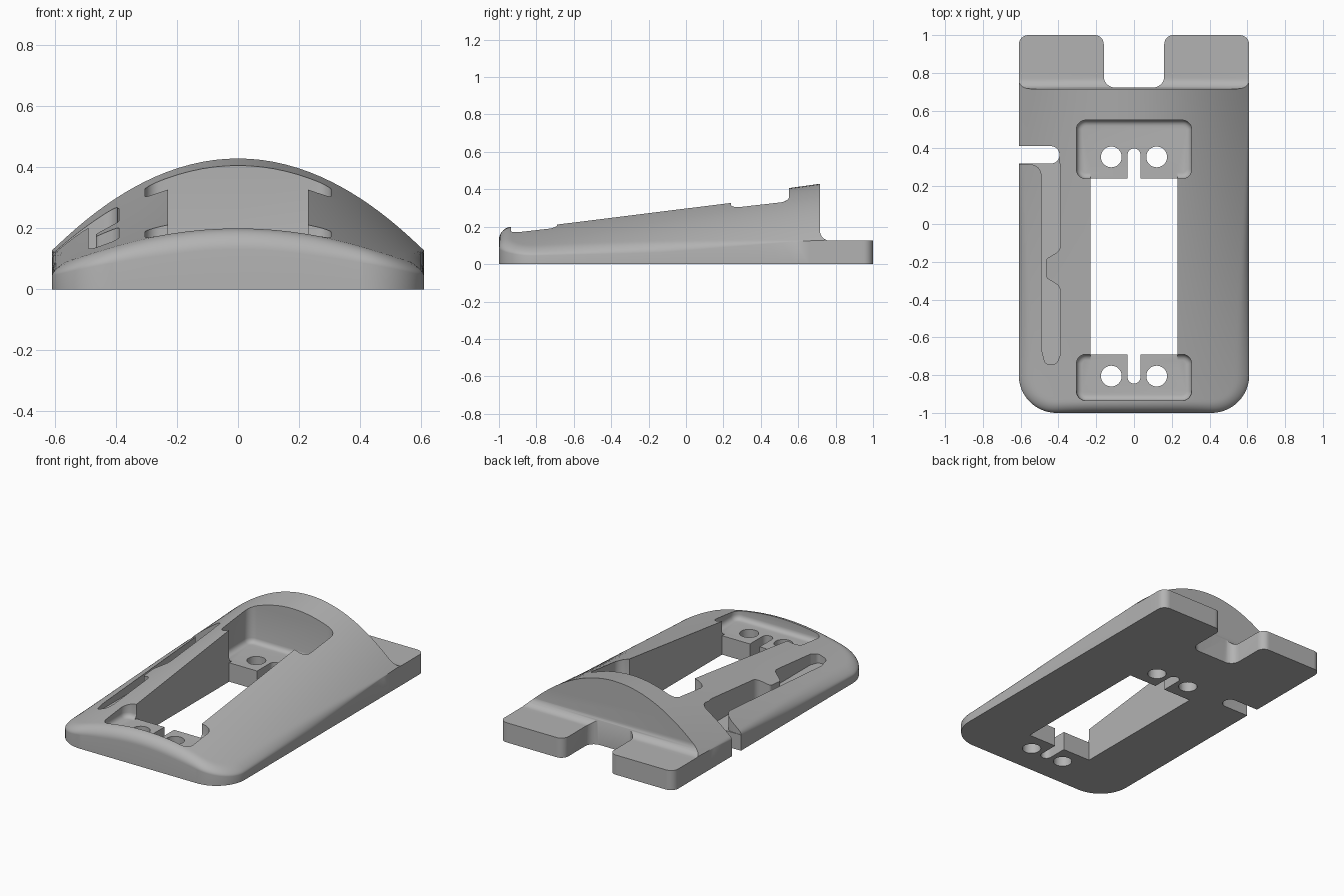
import bpy, bmesh, math
from mathutils import Vector

cube = bpy.data.objects.get("Cube")
if cube:
    bpy.data.objects.remove(cube, do_unlink=True)

HALF_W, FRONT_R, BACK_R = 0.61, 0.2, 0.05

grey = bpy.data.materials.new("plain grey")
grey.use_nodes = True
grey.diffuse_color = (0.45, 0.45, 0.45, 1)
grey.node_tree.nodes["Principled BSDF"].inputs["Base Color"].default_value = (0.45, 0.45, 0.45, 1)


def make_object(name, bm):
    bmesh.ops.recalc_face_normals(bm, faces=bm.faces)
    mesh = bpy.data.meshes.new(name)
    bm.to_mesh(mesh)
    bm.free()
    mesh.materials.append(grey)
    ob = bpy.data.objects.new(name, mesh)
    bpy.context.collection.objects.link(ob)
    return ob


def rounded(points, steps=8):
    """Polygon of (x, y, radius) corners with each corner turned into an arc."""
    out = []
    for i, (x, y, r) in enumerate(points):
        p = Vector((x, y))
        if r == 0:
            out.append(p)
            continue
        a = (Vector(points[i - 1][:2]) - p).normalized()
        b = (Vector(points[(i + 1) % len(points)][:2]) - p).normalized()
        half = a.angle(b) / 2
        centre = p + (a + b).normalized() * (r / math.sin(half))
        start = p + a * (r / math.tan(half)) - centre
        end = p + b * (r / math.tan(half)) - centre
        sweep = start.angle_signed(end)
        for k in range(steps + 1):
            t = -sweep * k / steps
            out.append(centre + Vector((start.x * math.cos(t) - start.y * math.sin(t),
                                        start.x * math.sin(t) + start.y * math.cos(t))))
    return out


def prism(name, outline, low, high, place=lambda u, v, h: (u, v, h), floor_bevel=0):
    bm = bmesh.new()
    base = bm.faces.new([bm.verts.new(place(p[0], p[1], low)) for p in outline])
    new = bmesh.ops.extrude_face_region(bm, geom=[base])["geom"]
    shift = Vector(place(0, 0, high)) - Vector(place(0, 0, low))
    bmesh.ops.translate(bm, vec=shift, verts=[g for g in new if isinstance(g, bmesh.types.BMVert)])
    if floor_bevel:
        edges = [e for e in bm.edges if all(abs(v.co.z - low) < 1e-5 for v in e.verts)]
        bmesh.ops.bevel(bm, geom=edges, offset=floor_bevel, segments=4, profile=0.5, affect='EDGES')
    return make_object(name, bm)


def box(x0, x1, y0, y1, r=0):
    return rounded([(x0, y0, r), (x1, y0, r), (x1, y1, r), (x0, y1, r)])


def half_width(y):
    if y < -1 + FRONT_R:
        return HALF_W - FRONT_R + math.sqrt(max(0, FRONT_R**2 - (FRONT_R - y - 1)**2))
    if y > 1 - BACK_R:
        return HALF_W - BACK_R + math.sqrt(max(0, BACK_R**2 - (y - 1 + BACK_R)**2))
    return HALF_W


def top_height(x, y):
    """Sloping crowned surface with a softened front and side rim."""
    crown = 0.43 + 0.139 * (y - 0.72)
    edge = 0.127 + 0.037 * (y - 0.72)
    z = crown - (crown - edge) * (x / HALF_W)**2
    cx, cy = abs(x) - (HALF_W - FRONT_R), -y - (1 - FRONT_R)
    if cx > 0 and cy > 0:
        d = FRONT_R - math.hypot(cx, cy)
    else:
        d = min(HALF_W - abs(x), y + 1)
    r = 0.06 * min(1, max(0, (0.6 - y) / 1.3))
    if r > 0 and d < r:
        s = 1 - max(0, d) / r
        z -= min(r, 0.35 * z) * (1 - math.sqrt(max(0, 1 - s * s)))
    return z


# Crowned body, including the stock for the rear tabs
quarter = [math.pi / 2 * i / 16 for i in range(17)]
ys = [-1 + FRONT_R * (1 - math.cos(a)) for a in quarter]
ys += [-0.8 + 1.75 * i / 24 for i in range(1, 25)]
ys += [1 - BACK_R + BACK_R * math.sin(a) for a in quarter[2::2]]
N = 48
bm = bmesh.new()
tops, bottoms = [], []
for y in ys:
    xs = [half_width(y) * math.sin(math.pi * (i / N - 0.5)) for i in range(N + 1)]
    tops.append([bm.verts.new((x, y, top_height(x, y))) for x in xs])
    bottoms.append([bm.verts.new((x, y, 0)) for x in xs])
for j in range(len(ys) - 1):
    for grid in (tops, bottoms):
        for i in range(N):
            bm.faces.new((grid[j][i], grid[j][i + 1], grid[j + 1][i + 1], grid[j + 1][i]))
    for i in (0, N):
        bm.faces.new((tops[j][i], tops[j + 1][i], bottoms[j + 1][i], bottoms[j][i]))
for j in (0, -1):
    for i in range(N):
        bm.faces.new((tops[j][i], tops[j][i + 1], bottoms[j][i + 1], bottoms[j][i]))
body = make_object("crowned_body", bm)

cutters = []
# Space above the rear tabs, with a concave fillet against the rear wall
step = rounded([(0.716, 0.125, 0.055), (1.2, 0.125, 0), (1.2, 0.8, 0), (0.716, 0.8, 0)])
cutters.append(prism("tab_step", step, -1, 1, lambda u, v, h: (h, u, v)))

# Gap between the tabs
gap = rounded([(-0.16, 0.722, 0.06), (0.16, 0.722, 0.06), (0.16, 1.001, 0.05), (0.3, 1.001, 0),
               (0.3, 1.2, 0), (-0.3, 1.2, 0), (-0.3, 1.001, 0), (-0.16, 1.001, 0.05)])
cutters.append(prism("tab_gap", gap, -0.5, 1))

# Screw pockets, central window, slots and screw holes
FLOOR = 0.12
cutters.append(prism("rear_pocket", box(-0.305, 0.305, 0.24, 0.55, 0.05), FLOOR, 1, floor_bevel=0.03))
cutters.append(prism("front_pocket", box(-0.305, 0.305, -0.935, -0.69, 0.05), FLOOR, 1, floor_bevel=0.03))
cutters.append(prism("pocket_opening", box(-0.23, 0.23, -0.75, 0.3), FLOOR, 1))
cutters.append(prism("window", box(-0.23, 0.23, -0.69, 0.24), -0.5, 1))
cutters.append(prism("slots", box(-0.034, 0.034, -0.845, 0.4, 0.0335), -0.5, 1))
for y in (-0.805, 0.355):
    for x in (-0.12, 0.12):
        circle = [(x + 0.055 * math.cos(a * math.tau / 32), y + 0.055 * math.sin(a * math.tau / 32))
                  for a in range(32)]
        cutters.append(prism("screw_hole", circle, -0.5, 1))

# Cable exit through the side and the pinched cable channel leading to it
cable_exit = rounded([(-0.8, 0.32, 0), (-0.395, 0.32, 0.044), (-0.395, 0.412, 0.044), (-0.8, 0.412, 0)])
cutters.append(prism("cable_exit", cable_exit, -0.5, 1))
channel = rounded([(-0.7, 0.319, 0), (-0.49, 0.315, 0.06), (-0.49, -0.66, 0.02), (-0.47, -0.742, 0.025),
                   (-0.41, -0.742, 0.025), (-0.39, -0.69, 0.03), (-0.39, -0.33, 0.05),
                   (-0.465, -0.285, 0.02), (-0.465, -0.185, 0.02), (-0.39, -0.14, 0.05),
                   (-0.39, 0.3, 0), (-0.4, 0.365, 0), (-0.7, 0.365, 0)])
cutters.append(prism("cable_channel", channel, 0.1, 1))

# Cut everything out of the body
bpy.ops.object.select_all(action='DESELECT')
bpy.context.view_layer.objects.active = body
body.select_set(True)
for cutter in cutters:
    mod = body.modifiers.new(cutter.name, 'BOOLEAN')
    mod.operation = 'DIFFERENCE'
    mod.solver = 'EXACT'
    mod.object = cutter
    bpy.ops.object.modifier_apply(modifier=mod.name)
    bpy.data.objects.remove(cutter, do_unlink=True)
bpy.ops.object.shade_smooth_by_angle(angle=math.radians(30))
